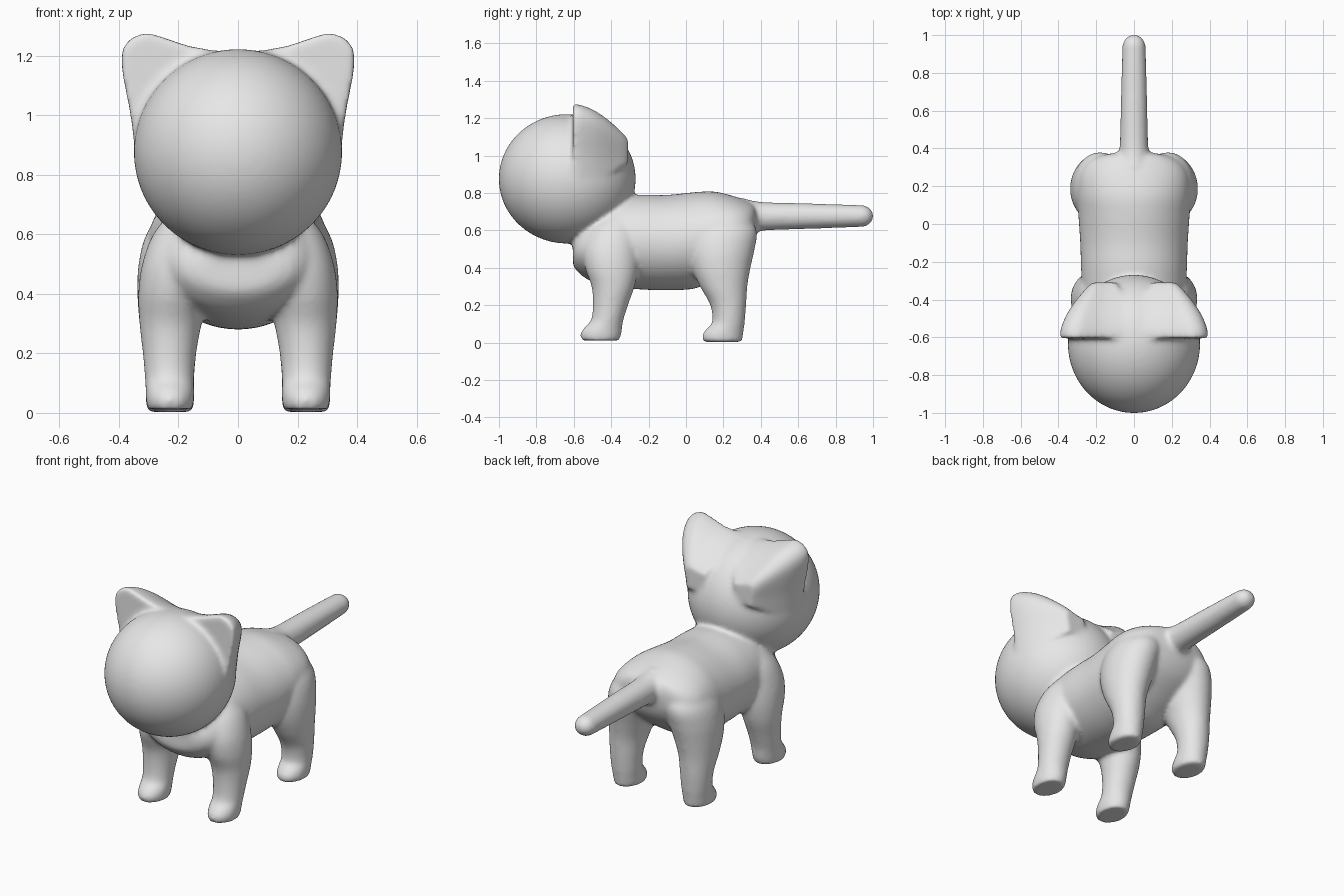
import bpy, bmesh, math
from mathutils import Matrix, Vector

SIDES = 48
bm = bmesh.new()


def spline(rows, steps=6):
    """Smoothly resample rows of numbers (Catmull-Rom)."""
    out = []
    for i in range(len(rows) - 1):
        quad = zip(rows[max(i - 1, 0)], rows[i], rows[i + 1],
                   rows[min(i + 2, len(rows) - 1)])
        quad = list(quad)
        for s in range(steps):
            t = s / steps
            out.append([0.5 * (2 * b + (c - a) * t + (2 * a - 5 * b + 4 * c - d) * t * t
                               + (3 * b - a - 3 * c + d) * t ** 3) for a, b, c, d in quad])
    return out + [list(rows[-1])]


def skin(rings):
    """Closed surface through rings of points, fanned at both ends."""
    loops = [[bm.verts.new(p) for p in ring] for ring in rings]
    n = len(loops[0])
    faces = []
    for a, b in zip(loops, loops[1:]):
        for i in range(n):
            j = (i + 1) % n
            faces.append(bm.faces.new((a[i], a[j], b[j], b[i])))
    for loop in (loops[0], loops[-1]):
        mid = bm.verts.new(sum((v.co for v in loop), Vector()) / n)
        for i in range(n):
            faces.append(bm.faces.new((loop[i], loop[(i + 1) % n], mid)))
    bmesh.ops.recalc_face_normals(bm, faces=faces)


def loft(rows, axis, side=1):
    """Rows are (station, u min, u max, v min, v max) of elliptical sections."""
    rings = []
    for t, u0, u1, v0, v1 in spline(rows):
        ring = []
        for k in range(SIDES):
            a = 2 * math.pi * k / SIDES
            u = (u0 + u1) / 2 + (u1 - u0) / 2 * math.cos(a)
            v = (v0 + v1) / 2 + (v1 - v0) / 2 * math.sin(a)
            ring.append(Vector((u * side, t, v) if axis == 'Y' else (u * side, v, t)))
        rings.append(ring)
    skin(rings)


# Body: sections along y
loft([(-0.605, -0.12, 0.12, 0.42, 0.54), (-0.585, -0.19, 0.19, 0.385, 0.60),
      (-0.52, -0.25, 0.25, 0.335, 0.68), (-0.40, -0.27, 0.27, 0.30, 0.77),
      (-0.25, -0.28, 0.28, 0.285, 0.79), (-0.10, -0.285, 0.285, 0.28, 0.79),
      (0.05, -0.295, 0.295, 0.29, 0.805), (0.15, -0.30, 0.30, 0.34, 0.808),
      (0.25, -0.29, 0.29, 0.41, 0.785), (0.32, -0.25, 0.25, 0.47, 0.76),
      (0.36, -0.18, 0.18, 0.53, 0.74), (0.38, -0.08, 0.08, 0.59, 0.71)], 'Y')

# Tail
loft([(0.30, -0.09, 0.09, 0.58, 0.775), (0.40, -0.076, 0.076, 0.598, 0.753),
      (0.65, -0.07, 0.07, 0.608, 0.745), (0.90, -0.063, 0.063, 0.617, 0.737),
      (0.96, -0.058, 0.058, 0.622, 0.732), (0.99, -0.037, 0.037, 0.643, 0.711),
      (1.002, -0.012, 0.012, 0.667, 0.687)], 'Y')

# Legs: sections up z as x and y extents
front_leg = [(0.012, 0.152, 0.305, -0.56, -0.355), (0.05, 0.147, 0.31, -0.564, -0.345),
             (0.085, 0.147, 0.311, -0.54, -0.34), (0.12, 0.147, 0.313, -0.508, -0.335),
             (0.20, 0.14, 0.32, -0.498, -0.31), (0.30, 0.122, 0.331, -0.505, -0.275),
             (0.40, 0.10, 0.335, -0.54, -0.255), (0.50, 0.08, 0.322, -0.55, -0.25),
             (0.60, 0.06, 0.285, -0.52, -0.25), (0.68, 0.08, 0.22, -0.45, -0.30)]
hind_leg = [(0.003, 0.152, 0.305, 0.09, 0.30), (0.04, 0.147, 0.31, 0.086, 0.305),
            (0.075, 0.147, 0.311, 0.11, 0.31), (0.11, 0.147, 0.312, 0.14, 0.314),
            (0.20, 0.14, 0.32, 0.13, 0.322), (0.30, 0.122, 0.331, 0.075, 0.328),
            (0.40, 0.09, 0.338, 0.03, 0.345), (0.50, 0.06, 0.334, 0.01, 0.367),
            (0.60, 0.04, 0.308, 0.02, 0.378), (0.70, 0.06, 0.24, 0.08, 0.32)]
for side in (-1, 1):
    loft(front_leg, 'Z', side)
    loft(hind_leg, 'Z', side)

# Head
bmesh.ops.create_uvsphere(bm, u_segments=64, v_segments=40, radius=1,
                          matrix=Matrix.Translation((0, -0.635, 0.876)) @
                          Matrix.Diagonal((0.35, 0.366, 0.346, 1)))

# Ears: flat-fronted outline shrinking into the back of the head
outline = spline([(0.345, 0.86), (0.362, 1.0), (0.385, 1.12), (0.393, 1.19),
                  (0.382, 1.235), (0.350, 1.265), (0.30, 1.275), (0.245, 1.26),
                  (0.17, 1.235), (0.09, 1.22), (0.0, 1.21)], 4)
outline += [(0.0, 0.9)]
stations = spline([(-0.605, 1.0), (-0.56, 0.985), (-0.50, 0.90), (-0.45, 0.79),
                   (-0.40, 0.65), (-0.34, 0.45), (-0.31, 0.32)], 3)
for side in (-1, 1):
    skin([[Vector((side * (0.14 + (x - 0.14) * s), y, 1.0 + (z - 1.0) * s))
           for x, z in outline] for y, s in stations])

# One grey skin, fused and softened
mesh = bpy.data.meshes.new("cat")
bm.to_mesh(mesh)
bm.free()
cat = bpy.data.objects.new("cat", mesh)
bpy.context.collection.objects.link(cat)
grey = bpy.data.materials.new("grey")
grey.diffuse_color = (0.8, 0.8, 0.8, 1)
mesh.materials.append(grey)

fuse = cat.modifiers.new("fuse", 'REMESH')
fuse.mode = 'VOXEL'
fuse.voxel_size = 0.012
fuse.use_smooth_shade = True
soften = cat.modifiers.new("soften", 'SMOOTH')
soften.factor = 0.5
soften.iterations = 10
